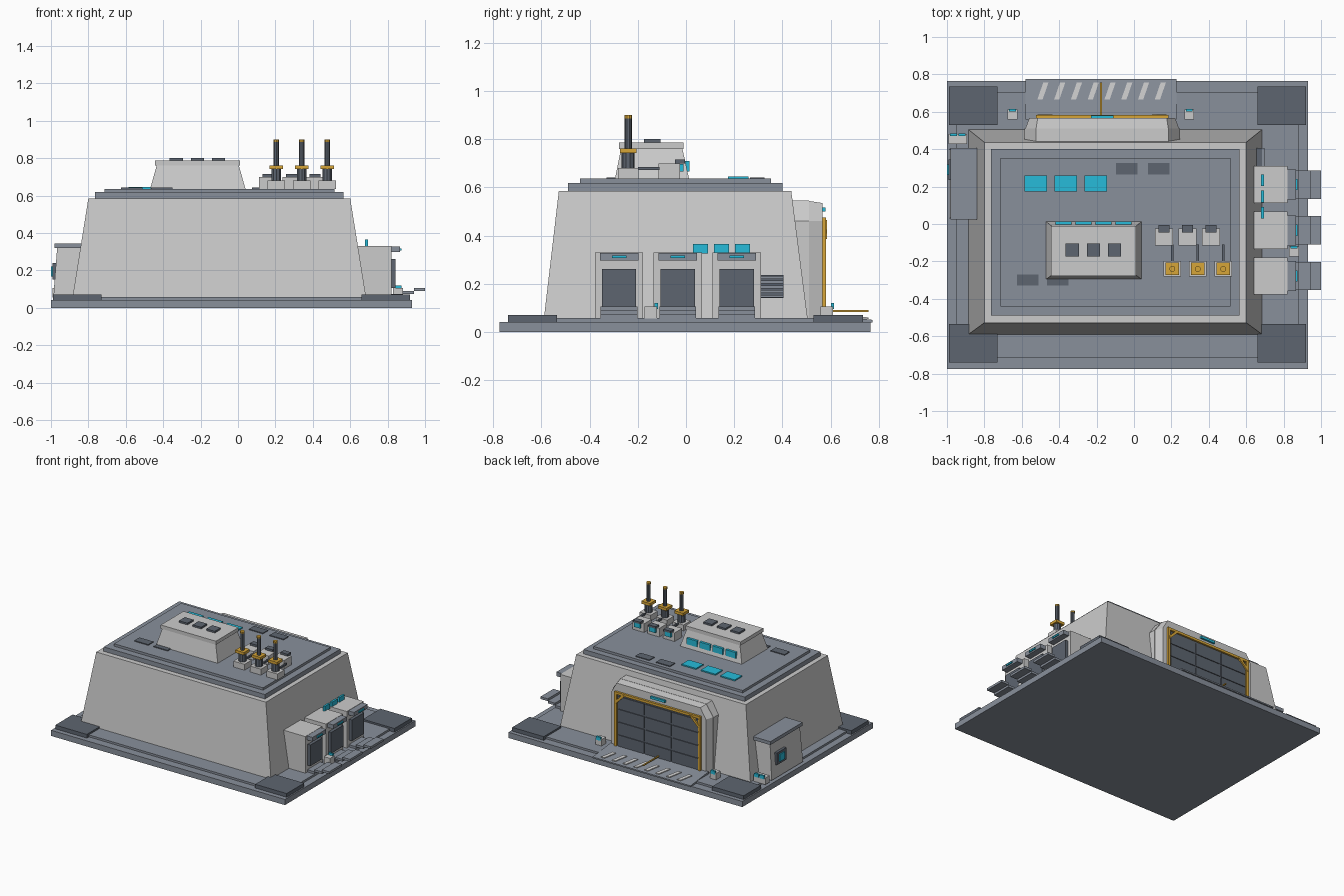
import bpy, bmesh
from math import radians
from mathutils import Vector


def material(name, r, g, b):
    m = bpy.data.materials.new(name)
    m.diffuse_color = (r, g, b, 1)
    return m


STEEL = material("steel", 0.25, 0.28, 0.33)
DARK = material("dark_steel", 0.11, 0.13, 0.16)
GOLD = material("gold", 0.68, 0.38, 0.04)
CYAN = material("cyan", 0.02, 0.5, 0.7)
WALL = None


def finish(name, bm, mat):
    bmesh.ops.recalc_face_normals(bm, faces=bm.faces)
    me = bpy.data.meshes.new(name)
    bm.to_mesh(me)
    bm.free()
    ob = bpy.data.objects.new(name, me)
    if mat:
        me.materials.append(mat)
    bpy.context.collection.objects.link(ob)
    return ob


def loft(name, bottom, top, mat=None):
    """Closed solid between two matching point loops."""
    bm = bmesh.new()
    a = [bm.verts.new(p) for p in bottom]
    b = [bm.verts.new(p) for p in top]
    bm.faces.new(a)
    bm.faces.new(b)
    for i in range(len(a)):
        j = (i + 1) % len(a)
        bm.faces.new((a[i], a[j], b[j], b[i]))
    return finish(name, bm, mat)


def taper(name, low, high, z0, z1, mat=None):
    """Block with rectangles (x0, x1, y0, y1) at the bottom and top."""
    def loop(r, z):
        return [(r[0], r[2], z), (r[1], r[2], z), (r[1], r[3], z), (r[0], r[3], z)]
    return loft(name, loop(low, z0), loop(high, z1), mat)


def box(name, x0, x1, y0, y1, z0, z1, mat=None):
    return taper(name, (x0, x1, y0, y1), (x0, x1, y0, y1), z0, z1, mat)


def cylinder(name, x, y, r, z0, z1, mat, sides=10):
    bm = bmesh.new()
    bmesh.ops.create_cone(bm, cap_ends=True, segments=sides, radius1=r, radius2=r, depth=z1 - z0)
    bmesh.ops.translate(bm, verts=bm.verts, vec=(x, y, (z0 + z1) / 2))
    return finish(name, bm, mat)


# Foundation with corner pads
box("base_slab", -1, 0.93, -0.775, 0.765, 0, 0.042, STEEL)
box("base_plate", -0.95, 0.88, -0.715, 0.705, 0.042, 0.057, STEEL)
for x in (-0.99, 0.66):
    for y in (-0.74, 0.53):
        box("corner_pad", x, x + 0.26, y, y + 0.205, 0.042, 0.07, DARK)

# Sloped main hall and stepped roof
taper("main_hall", (-0.885, 0.685, -0.59, 0.505), (-0.80, 0.60, -0.528, 0.437), 0.055, 0.585)
box("roof_lower", -0.765, 0.565, -0.49, 0.40, 0.585, 0.618, STEEL)
box("roof_upper", -0.715, 0.515, -0.44, 0.353, 0.618, 0.636, STEEL)

# Roof hatches
for i in range(3):
    x = -0.585 + 0.16 * i
    box("skylight", x, x + 0.12, 0.175, 0.26, 0.63, 0.645, CYAN)
for x, y in ((-0.095, 0.265), (0.075, 0.265), (-0.625, -0.33), (-0.465, -0.33)):
    box("roof_hatch", x, x + 0.115, y, y + 0.06, 0.63, 0.642, DARK)

# Roof cabin
taper("cabin", (-0.47, 0.04, -0.295, 0.013), (-0.435, 0.005, -0.27, -0.015), 0.635, 0.76)
box("cabin_cap", -0.443, 0.012, -0.278, -0.01, 0.76, 0.787)
for i in range(3):
    x = -0.365 + 0.113 * i
    box("cabin_vent", x, x + 0.07, -0.175, -0.105, 0.785, 0.80, DARK)
for i in range(4):
    x = -0.42 + 0.107 * i
    box("cabin_window", x, x + 0.085, -0.02, 0.014, 0.665, 0.71, CYAN)

# Antenna masts, with a control box and cable for each
for i in range(3):
    x, y = 0.205 + 0.136 * i, -0.24
    box("mast_foot", x - 0.046, x + 0.046, y - 0.042, y + 0.042, 0.635, 0.68)
    cylinder("mast_socket", x, y, 0.027, 0.68, 0.742, DARK)
    box("mast_collar", x - 0.036, x + 0.036, y - 0.034, y + 0.034, 0.742, 0.762, GOLD)
    cylinder("mast_rod", x, y, 0.015, 0.76, 0.887, DARK)
    cylinder("mast_tip", x, y, 0.016, 0.887, 0.9, GOLD)
    box("mast_cable", x - 0.006, x + 0.006, -0.2, -0.11, 0.672, 0.685, DARK)
    cx = 0.16 + 0.126 * i
    box("control_box", cx - 0.048, cx + 0.048, -0.115, -0.025, 0.635, 0.7)
    box("control_hood", cx - 0.03, cx + 0.03, -0.045, -0.005, 0.7, 0.715, DARK)
    box("control_screen", cx - 0.025, cx + 0.025, -0.026, -0.01, 0.665, 0.698, CYAN)

# Side loading bays
for y in (-0.278, -0.034, 0.211):
    box("bay", 0.57, 0.82, y - 0.1, y + 0.1, 0.055, 0.33)
    box("bay_door", 0.81, 0.843, y - 0.071, y + 0.071, 0.105, 0.262, DARK)
    box("bay_header", 0.81, 0.866, y - 0.08, y + 0.08, 0.297, 0.328, STEEL)
    box("bay_lamp", 0.86, 0.874, y - 0.03, y + 0.03, 0.307, 0.318, CYAN)
    for k in range(3):
        x = 0.82 + 0.06 * k
        box("bay_step", x, x + 0.06, y - 0.076, y + 0.076, 0.057 + 0.016 * k, 0.074 + 0.016 * k, STEEL)
for y in (0.03, 0.116, 0.203):
    box("side_light", 0.68, 0.695, y, y + 0.062, 0.325, 0.365, CYAN)

# Slatted side grille
box("grille_back", 0.63, 0.685, 0.305, 0.405, 0.14, 0.237, DARK)
for k in range(5):
    z = 0.142 + 0.0195 * k
    box("grille_slat", 0.68, 0.698, 0.305, 0.405, z, z + 0.012, STEEL)

# Left annex
taper("annex", (-0.987, -0.8, 0.03, 0.40), (-0.967, -0.75, 0.04, 0.39), 0.055, 0.32)
box("annex_roof", -0.98, -0.79, 0.025, 0.405, 0.32, 0.345, STEEL)
box("annex_panel", -0.992, -0.96, 0.235, 0.345, 0.15, 0.24, DARK)
box("annex_screen", -1.0, -0.985, 0.262, 0.318, 0.168, 0.222, CYAN)

# Small ground terminals
for x, y in ((0.855, -0.147), (-0.65, 0.585), (0.295, 0.585), (-0.965, 0.455), (-0.92, 0.455)):
    box("terminal", x - 0.026, x + 0.026, y - 0.026, y + 0.026, 0.055, 0.105)
    box("terminal_light", x - 0.018, x + 0.018, y + 0.016, y + 0.03, 0.095, 0.12, CYAN)

# Hangar portal with chamfered head
CX = -0.17
outline = [(-0.415, 0.055), (-0.415, 0.46), (-0.355, 0.545), (0.355, 0.545), (0.415, 0.46), (0.415, 0.055)]
face = [(-0.39, 0.055), (-0.39, 0.46), (-0.345, 0.535), (0.345, 0.535), (0.39, 0.46), (0.39, 0.055)]
loft("portal", [(CX + x, 0.42, z) for x, z in outline], [(CX + x, 0.51, z) for x, z in outline])
loft("portal_face", [(CX + x, 0.5, z) for x, z in outline], [(CX + x, 0.566, z) for x, z in face])
box("portal_lamp", CX - 0.06, CX + 0.06, 0.56, 0.58, 0.5, 0.517, CYAN)
box("hangar_door", CX - 0.34, CX + 0.34, 0.55, 0.569, 0.06, 0.46, DARK)
for r in range(4):
    for c in range(3):
        x, z = CX - 0.33 + 0.222 * c, 0.072 + 0.096 * r
        box("door_panel", x, x + 0.212, 0.56, 0.575, z, z + 0.084, DARK)

# Gold door trim and corner braces
box("trim_bar", CX - 0.355, CX + 0.355, 0.56, 0.582, 0.458, 0.476, GOLD)
for s in (-1, 1):
    a, b = sorted((CX + s * 0.337, CX + s * 0.355))
    box("trim_post", a, b, 0.56, 0.582, 0.06, 0.476, GOLD)
    brace = [(0.345, 0.385), (0.345, 0.41), (0.29, 0.465), (0.265, 0.465)]
    loft("trim_brace", [(CX + s * x, 0.565, z) for x, z in brace],
         [(CX + s * x, 0.585, z) for x, z in brace], GOLD)

# Door apron: wedge ramp, hazard stripes and guide rail
ramp = [(0.56, 0.04), (0.56, 0.074), (0.775, 0.05), (0.775, 0.04)]
loft("ramp", [(-0.58, y, z) for y, z in ramp], [(0.228, y, z) for y, z in ramp], STEEL)
for i in range(8):
    x = CX - 0.317 + 0.0897 * i
    quad = [(x - 0.03, 0.665, 0.064), (x - 0.002, 0.665, 0.064),
            (x + 0.03, 0.757, 0.054), (x + 0.002, 0.757, 0.054)]
    loft("ramp_stripe", quad, [(a, b, c + 0.006) for a, b, c in quad])
box("guide_rail", CX - 0.011, CX - 0.001, 0.575, 0.757, 0.083, 0.091, GOLD)
